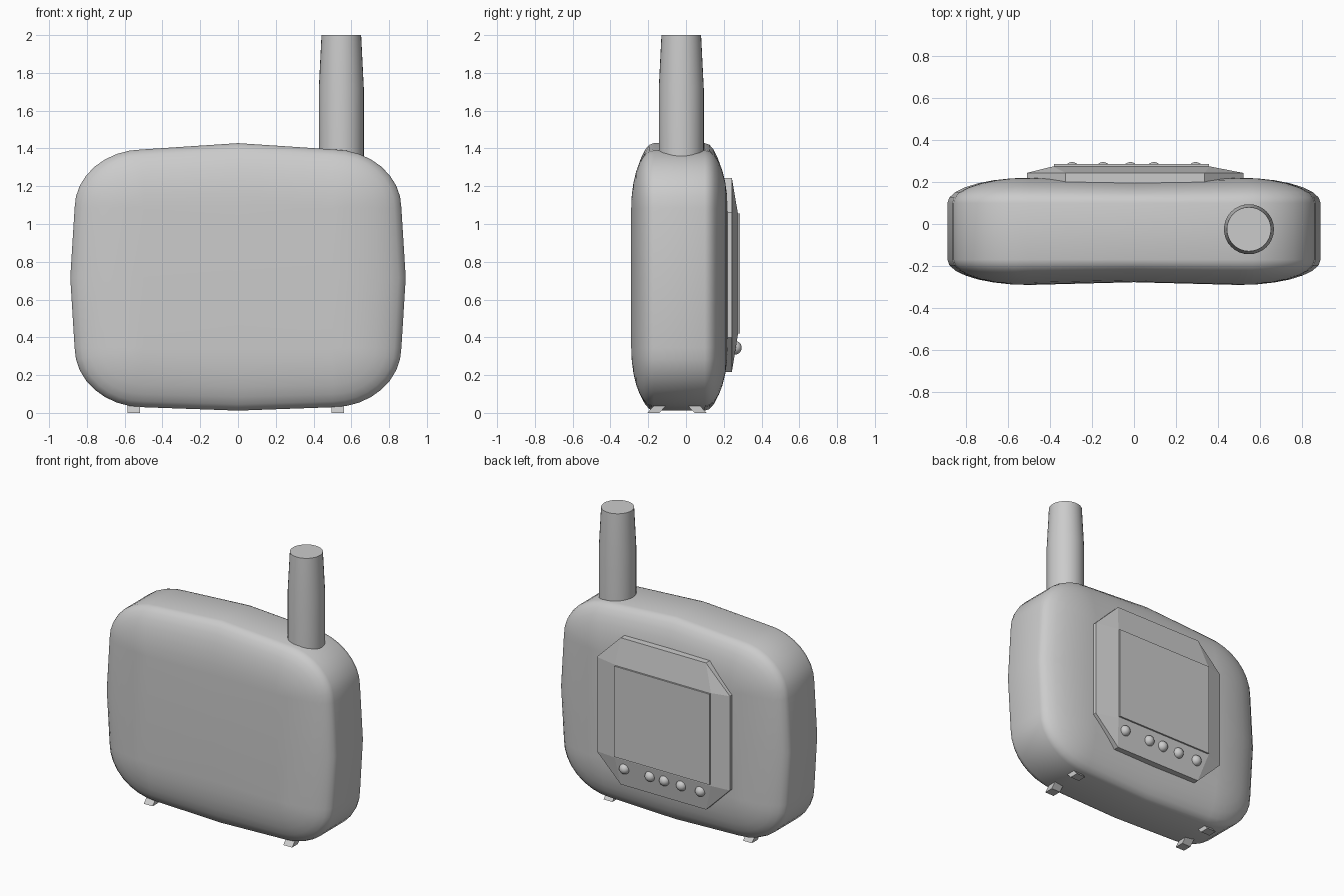
import bpy, bmesh
from math import sin, cos, pi

if "Cube" in bpy.data.objects:
    bpy.data.objects.remove(bpy.data.objects["Cube"])


def finish(name, bm, angle=None):
    bmesh.ops.remove_doubles(bm, verts=bm.verts, dist=1e-4)
    bmesh.ops.recalc_face_normals(bm, faces=bm.faces)
    me = bpy.data.meshes.new(name)
    bm.to_mesh(me)
    bm.free()
    ob = bpy.data.objects.new(name, me)
    bpy.context.collection.objects.link(ob)
    if angle:
        bpy.ops.object.select_all(action='DESELECT')
        ob.select_set(True)
        bpy.context.view_layer.objects.active = ob
        bpy.ops.object.shade_smooth_by_angle(angle=angle)
    return ob


def loft(bm, rings, cap_start=True, cap_end=True):
    vs = [[bm.verts.new(p) for p in r] for r in rings]
    n = len(vs[0])
    for a, b in zip(vs, vs[1:]):
        for i in range(n):
            bm.faces.new((a[i], a[(i + 1) % n], b[(i + 1) % n], b[i]))
    if cap_start:
        bm.faces.new(vs[0][::-1])
    if cap_end:
        bm.faces.new(vs[-1])
    return vs


# Body: pillow outline, each outline point paired with its inner-rectangle anchor
HX, HZ, MZ = 0.5, 0.37, 0.715
SEG, ROUND = 8, 7
outline = []
for q, (sx, sz) in enumerate([(1, 1), (-1, 1), (-1, -1), (1, -1)]):
    # middle of the straight side before this corner
    mids = [((0.888, 0), (HX, 0)), ((0, 0.713), (0, HZ)),
            ((-0.888, 0), (-HX, 0)), ((0, -0.703), (0, -HZ))]
    outline.append(mids[q])
    rz = 0.31 if sz > 0 else 0.315
    for i in range(SEG + 1):
        a = pi / 2 * i / SEG
        if q % 2:
            a = pi / 2 - a
        c = (sx * HX, sz * HZ)
        outline.append(((c[0] + sx * 0.365 * cos(a), c[1] + sz * rz * sin(a)), c))


def body_ring(t, side):
    ring = []
    for o, c in outline:
        depth = 0.12 if c[0] else 0.107
        y = -0.17 - depth * sin(t) if side < 0 else 0.10 + depth * sin(t)
        k = cos(t)
        ring.append((c[0] + (o[0] - c[0]) * k, y, MZ + c[1] + (o[1] - c[1]) * k))
    return ring


bm = bmesh.new()
steps = [pi / 2 * i / ROUND for i in range(ROUND + 1)]
rings = loft(bm, [body_ring(t, -1) for t in reversed(steps)] +
             [body_ring(t, 1) for t in steps], False, False)
for ring, y in ((rings[0], -0.277), (rings[-1], 0.207)):
    mid = bm.verts.new((0, y, MZ))
    for i in range(len(ring)):
        bm.faces.new((ring[i], ring[(i + 1) % len(ring)], mid))
finish("body", bm, 0.6)

# Antenna: straight then tapered
bm = bmesh.new()
loft(bm, [[(0.547 + r * cos(2 * pi * i / 32), -0.025 + r * sin(2 * pi * i / 32), z)
           for i in range(32)] for r, z in ((0.119, 1.2), (0.119, 1.72), (0.105, 2.0))])
finish("antenna", bm, 0.6)

# Screen bezel: octagonal plate sloping up to the screen rectangle
octagon = [(0.52, 0.40), (0.52, 1.06), (0.335, 1.243), (-0.325, 1.243),
           (-0.51, 1.06), (-0.51, 0.40), (-0.325, 0.217), (0.335, 0.217)]
inner = [(0.36, 0.41), (0.36, 1.06), (0.36, 1.06), (-0.385, 1.06),
         (-0.385, 1.06), (-0.385, 0.41), (-0.385, 0.41), (0.36, 0.41)]
bm = bmesh.new()
loft(bm, [[(x, 0.15, z) for x, z in octagon],
          [(x, 0.243, z) for x, z in octagon],
          [(x, 0.274, z) for x, z in inner]], True, False)
rim = [bm.verts.new((x, 0.274, z)) for x, z in inner[::2]]
rim_pts = [(0.36, 0.41), (0.36, 1.06), (-0.385, 1.06), (-0.385, 0.41)]
for v, (x, z) in zip(rim, rim_pts):
    v.co = (x, 0.274, z)
bm.faces.new(rim)
finish("screen_bezel", bm)

# Screen slab
bm = bmesh.new()
pts = [(0.356, 0.42), (0.356, 1.055), (-0.38, 1.055), (-0.38, 0.42)]
loft(bm, [[(x, y, z) for x, z in pts] for y in (0.26, 0.285)])
finish("screen", bm)

# Buttons
for i, x in enumerate((-0.295, -0.147, -0.017, 0.095, 0.293)):
    bm = bmesh.new()
    bmesh.ops.create_uvsphere(bm, u_segments=20, v_segments=12, radius=0.036)
    bmesh.ops.translate(bm, verts=bm.verts, vec=(x, 0.259, 0.345))
    finish(f"button_{i + 1}", bm, 0.6)

# Feet: short slanted blocks splayed front and back
for x in (-0.552, 0.528):
    for name, y, lean in (("front", -0.173, 0.065), ("back", 0.077, -0.065)):
        bm = bmesh.new()
        loft(bm, [[(x + dx * 0.034, y + s + dy * 0.032, z)
                   for dx, dy in ((-1, -1), (1, -1), (1, 1), (-1, 1))]
                  for s, z in ((0, 0), (lean, 0.07))])
        finish(f"{name}_foot_{'left' if x < 0 else 'right'}", bm)
